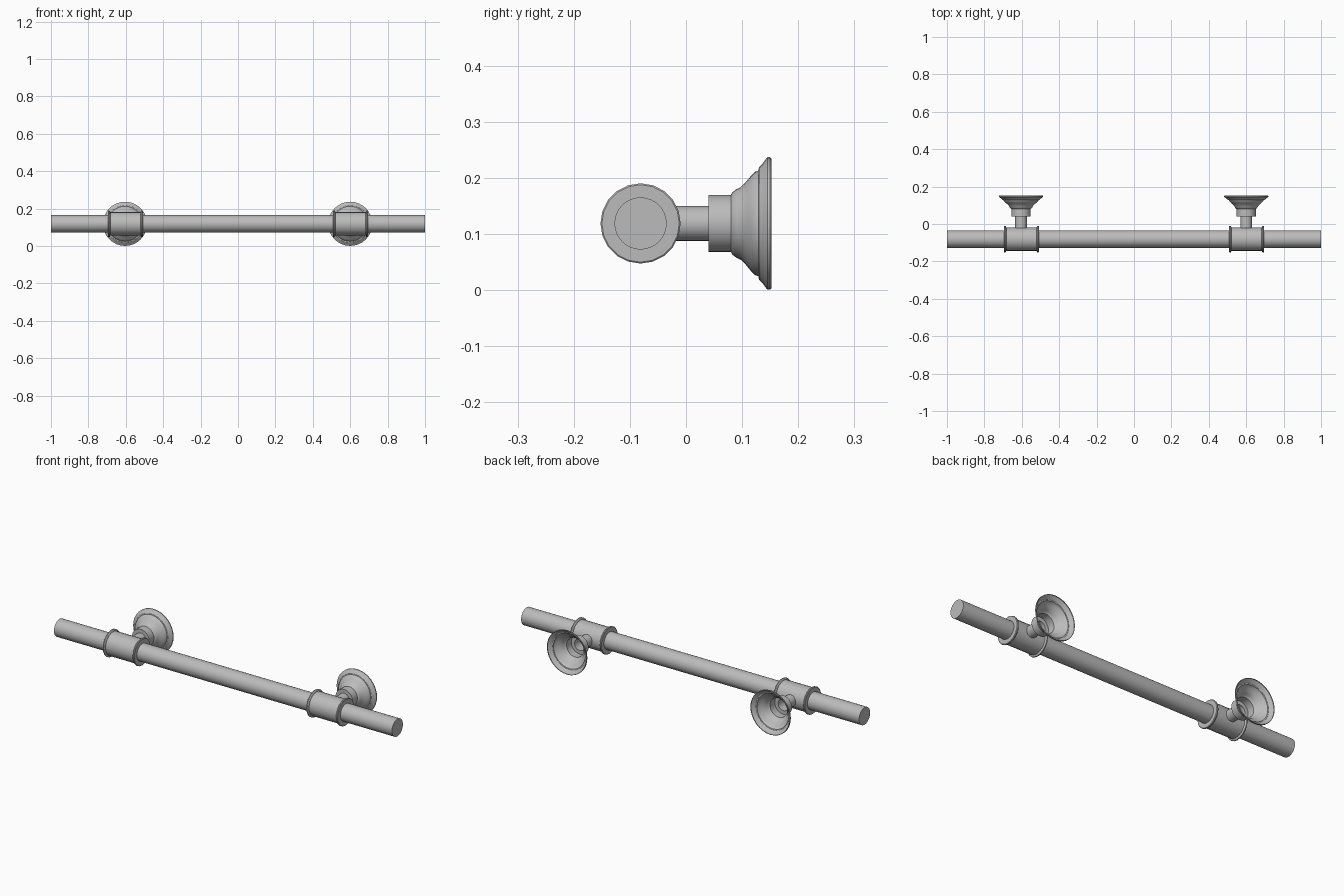
import bpy, bmesh, math
from mathutils import Vector

if "Cube" in bpy.data.objects:
    bpy.data.objects.remove(bpy.data.objects["Cube"])

metal = bpy.data.materials.new("brushed grey metal")
metal.diffuse_color = (0.5, 0.5, 0.5, 1)
metal.use_nodes = True
metal.node_tree.nodes["Principled BSDF"].inputs["Base Color"].default_value = metal.diffuse_color

BAR_Y, BAR_Z = -0.081, 0.119


def lathe(name, profile, axis, centre, sides, cap=False):
    """Spin (position along axis, radius) pairs around the x or y axis."""
    bm = bmesh.new()
    rings = []
    for pos, r in profile:
        ring = []
        for i in range(sides):
            a = 2 * math.pi * i / sides
            u, v = r * math.cos(a), r * math.sin(a)
            co = Vector((pos, u, v)) if axis == "x" else Vector((u, pos, v))
            ring.append(bm.verts.new(co + Vector(centre)))
        rings.append(ring)
    for a, b in zip(rings, rings[1:]):
        for i in range(sides):
            j = (i + 1) % sides
            bm.faces.new((a[i], a[j], b[j], b[i]))
    if cap:
        bm.faces.new(rings[0])
        bm.faces.new(rings[-1])
    bmesh.ops.recalc_face_normals(bm, faces=bm.faces)
    me = bpy.data.meshes.new(name)
    bm.to_mesh(me)
    bm.free()
    me.materials.append(metal)
    ob = bpy.data.objects.new(name, me)
    bpy.context.collection.objects.link(ob)
    bpy.ops.object.select_all(action="DESELECT")
    ob.select_set(True)
    bpy.context.view_layer.objects.active = ob
    bpy.ops.object.shade_smooth_by_angle(angle=math.radians(30))
    return ob


# Long handle bar
lathe("bar", [(-1, 0.0465), (1, 0.0465)], "x", (0, BAR_Y, BAR_Z), 32, cap=True)

# Collar around the bar, with a raised lip at each end
half = [(0.093, 0.046), (0.093, 0.069), (0.091, 0.0715), (0.086, 0.0715),
        (0.083, 0.069), (0.081, 0.063)]
collar = [(-p, r) for p, r in half] + [(p, r) for p, r in reversed(half)]

# Post and hollow wall cup, open at the back
mount = [(-0.022, 0.031), (0.04, 0.031), (0.04, 0.051), (0.08, 0.051),
         (0.083, 0.056), (0.09, 0.061), (0.098, 0.065), (0.106, 0.073),
         (0.115, 0.084), (0.123, 0.092), (0.129, 0.094), (0.13, 0.100),
         (0.136, 0.106), (0.141, 0.113), (0.145, 0.118), (0.150, 0.118),
         (0.152, 0.116)]

for side, x in (("left", -0.602), ("right", 0.602)):
    lathe(side + "_collar", collar, "x", (x, BAR_Y, BAR_Z), 20)
    lathe(side + "_wall_mount", mount, "y", (x - 0.002, 0, BAR_Z), 32)
